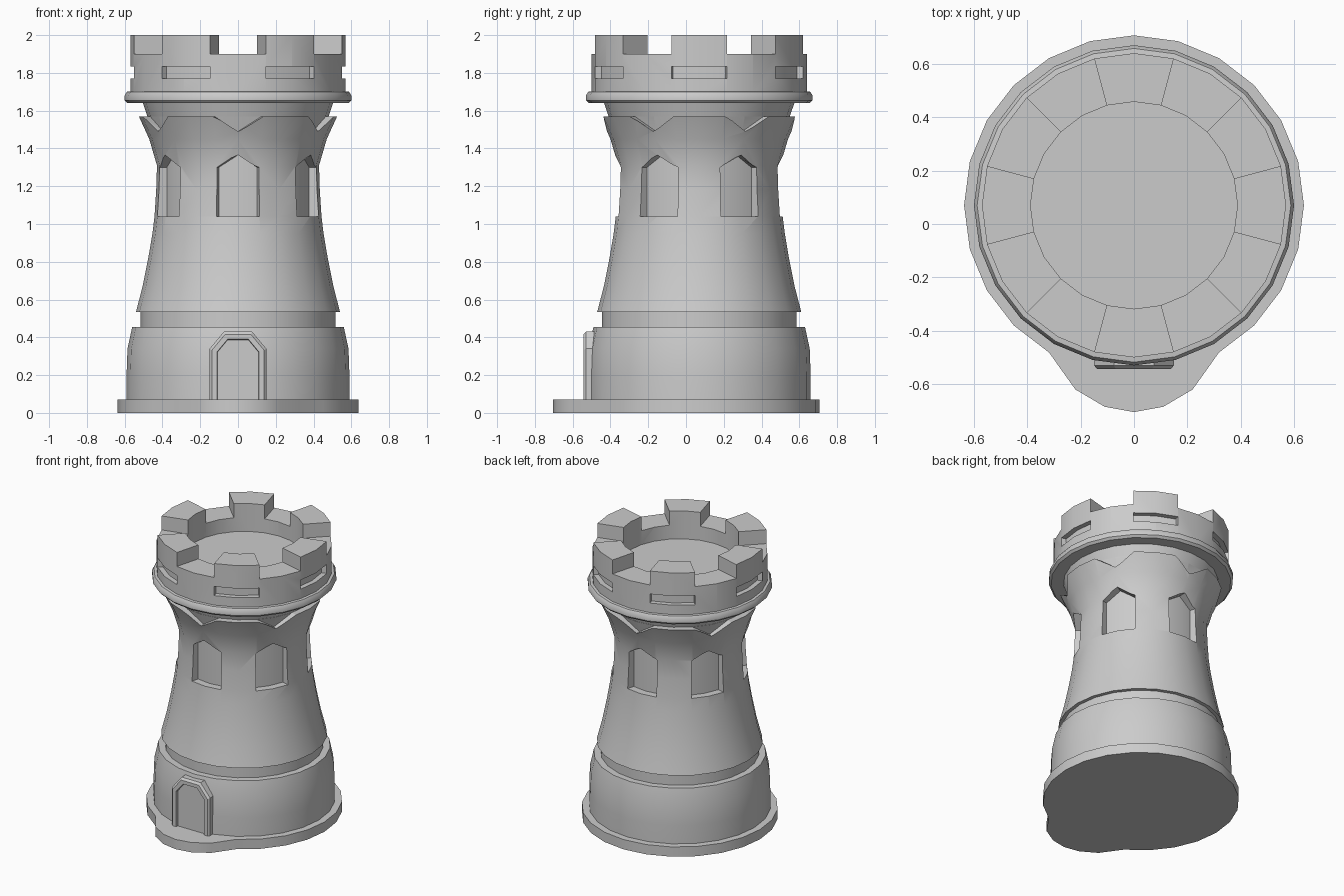
import bpy, bmesh
from math import sin, cos, radians, pi

if "Cube" in bpy.data.objects:
    bpy.data.objects.remove(bpy.data.objects["Cube"])

CY = 0.07      # tower axis in y
SIDES = 24


def polar(r, deg, z):
    """Point at an angle measured from the front (-y) around the tower axis."""
    a = radians(deg)
    return (r * sin(a), CY - r * cos(a), z)


def make(name, bm):
    bmesh.ops.remove_doubles(bm, verts=bm.verts, dist=1e-5)
    bmesh.ops.recalc_face_normals(bm, faces=bm.faces)
    me = bpy.data.meshes.new(name)
    bm.to_mesh(me)
    bm.free()
    ob = bpy.data.objects.new(name, me)
    bpy.context.collection.objects.link(ob)
    return ob


def loft(name, loops, caps=True):
    """Bridge equal-length loops of points and cap both ends."""
    bm = bmesh.new()
    rings = [[bm.verts.new(p) for p in loop] for loop in loops]
    n = len(rings[0])
    for a, b in zip(rings, rings[1:]):
        for i in range(n):
            j = (i + 1) % n
            bm.faces.new((a[i], a[j], b[j], b[i]))
    if caps:
        bm.faces.new(rings[0])
        bm.faces.new(rings[-1])
    return make(name, bm)


def lathe(name, profile):
    return loft(name, [[polar(r, 360 * i / SIDES, z) for i in range(SIDES)]
                       for r, z in profile])


def wedge(centre, columns, r_in, r_out):
    """Radial cutter; columns are (angle offset, z low, z high)."""
    return loft("cutter", [[polar(r_in(lo), centre + d, lo), polar(r_out, centre + d, lo),
                            polar(r_out, centre + d, hi), polar(r_in(hi), centre + d, hi)]
                           for d, lo, hi in columns])


def cut(ob, cutters):
    bm = bmesh.new()
    for c in cutters:
        bm.from_mesh(c.data)
        bpy.data.objects.remove(c)
    tool = make("cutter", bm)
    tool.hide_render = True
    mod = ob.modifiers.new("cut", 'BOOLEAN')
    mod.operation = 'DIFFERENCE'
    mod.solver = 'EXACT'
    mod.object = tool
    bpy.context.view_layer.objects.active = ob
    bpy.ops.object.modifier_apply(modifier=mod.name)
    bpy.data.objects.remove(tool)


# Base plate with doorstep lip
outline = [polar(0.637, a, 0)[:2] for a in range(30, 331, 15)]
outline += [(-0.22, -0.62), (-0.11, -0.685), (0, -0.705), (0.11, -0.685), (0.22, -0.62)]
base = loft("base_plate", [[(x, y, z) for x, y in outline] for z in (0, 0.07)])

# Lower drum and recessed neck band
drum = lathe("lower_drum", [(0.59, 0.065), (0.59, 0.2), (0.585, 0.34), (0.56, 0.455),
                            (0.515, 0.455), (0.515, 0.54)])

# Waisted shaft with flared collar
shaft = lathe("tower_shaft", [(0.54, 0.535), (0.505, 0.67), (0.475, 0.82), (0.453, 0.95),
                              (0.442, 1.04), (0.433, 1.18), (0.429, 1.31), (0.47, 1.45),
                              (0.525, 1.57), (0.48, 1.57), (0.505, 1.645)])
# Pointed windows and V notches
cutters = []
for a in range(0, 360, 60):
    cutters.append(wedge(a, [(-15, 1.04, 1.3), (0, 1.04, 1.365), (15, 1.04, 1.3)],
                         lambda z: 0.39, 0.6))
    cutters.append(wedge(a, [(-15, 1.57, 1.6), (0, 1.49, 1.6), (15, 1.57, 1.6)],
                         lambda z: 0.482 + 0.31 * (z - 1.57), 0.6))
cut(shaft, cutters)

# Rounded ring under the crown
ring = lathe("crown_ring", [(0.49, 1.64), (0.585, 1.64), (0.6, 1.655), (0.6, 1.68),
                            (0.588, 1.7), (0.55, 1.705)])

# Crown with battlements and slots
crown = lathe("crown", [(0.57, 1.695), (0.57, 2.0), (0.388, 2.0), (0.388, 1.8)])
cutters = []
for a in range(0, 360, 60):
    cutters.append(wedge(a, [(d, 1.9, 2.1) for d in (-15, 0, 15)], lambda z: 0.3, 0.7))
    cutters.append(wedge(a + 30, [(d, 1.77, 1.835) for d in (-15, 0, 15)],
                         lambda z: 0.535, 0.7))
cut(crown, cutters)


# Door frame with bevelled edge and recessed panel
def arch(w, top, y):
    half = [(w, 0.065), (w, top - 0.09 * w / 0.15), (w * 0.5, top)]
    return [(x, y, z) for x, z in half] + [(-x, y, z) for x, z in reversed(half)]


door = loft("door", [arch(0.15, 0.43, -0.44), arch(0.15, 0.43, -0.53),
                     arch(0.138, 0.415, -0.543), arch(0.11, 0.39, -0.543),
                     arch(0.108, 0.387, -0.526)])

# Smooth round walls, keep edges crisp
bpy.ops.object.select_all(action='DESELECT')
for ob in (drum, shaft, ring, crown, base):
    ob.select_set(True)
bpy.context.view_layer.objects.active = shaft
bpy.ops.object.shade_smooth_by_angle(angle=radians(32))
